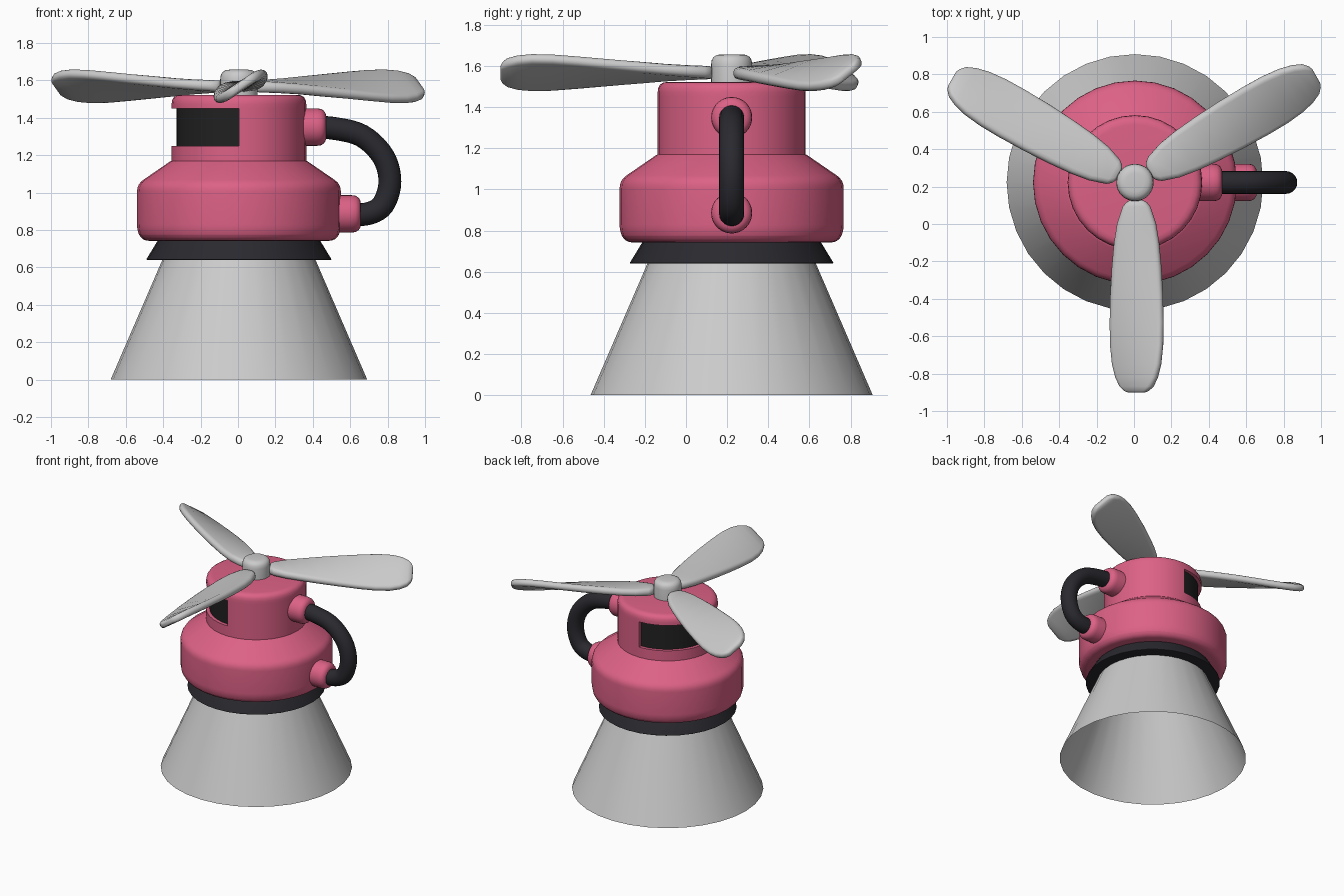
import bpy, bmesh, math
from mathutils import Vector, Matrix

if "Cube" in bpy.data.objects:
    bpy.data.objects.remove(bpy.data.objects["Cube"])

CX, CY, SEG = 0.005, 0.222, 32


def material(name, rgb):
    m = bpy.data.materials.new(name)
    m.diffuse_color = (*rgb, 1)
    m.use_nodes = True
    m.node_tree.nodes["Principled BSDF"].inputs["Base Color"].default_value = m.diffuse_color
    return m


PINK = material("pink", (0.72, 0.12, 0.24))
DARK = material("dark", (0.022, 0.022, 0.028))
BLACK = material("black", (0.015, 0.015, 0.015))


def finish(name, bm, mat=None, matrix=None, angle=35):
    bmesh.ops.remove_doubles(bm, verts=bm.verts, dist=1e-5)
    bmesh.ops.recalc_face_normals(bm, faces=bm.faces)
    me = bpy.data.meshes.new(name)
    bm.to_mesh(me)
    bm.free()
    ob = bpy.data.objects.new(name, me)
    bpy.context.collection.objects.link(ob)
    ob.matrix_world = matrix or Matrix.Translation((CX, CY, 0))
    if mat:
        me.materials.append(mat)
    bpy.ops.object.select_all(action='DESELECT')
    ob.select_set(True)
    bpy.context.view_layer.objects.active = ob
    bpy.ops.object.shade_smooth_by_angle(angle=math.radians(angle))
    return ob


def rounded(points, steps=4):
    """Profile of (r, z[, bevel]); bevelled corners become small curves."""
    out = []
    for i, p in enumerate(points):
        v = Vector(p[:2])
        if len(p) < 3:
            out.append(v)
            continue
        a = v + (Vector(points[i - 1][:2]) - v).normalized() * p[2]
        b = v + (Vector(points[i + 1][:2]) - v).normalized() * p[2]
        for k in range(steps + 1):
            t = k / steps
            out.append(a * (1 - t) ** 2 + v * 2 * t * (1 - t) + b * t * t)
    return out


def skin(bm, rings, closed_rings=False):
    """Bridge consecutive vertex rows with quads."""
    for a, b in zip(rings, rings[1:]):
        n = len(a)
        for i in range(n if closed_rings else n - 1):
            j = (i + 1) % n
            bm.faces.new((a[i], a[j], b[j], b[i]))


def lathe(name, columns, mat=None, matrix=None):
    """columns: list of (angle, profile)."""
    bm = bmesh.new()
    rows = [[bm.verts.new((r * math.cos(a), r * math.sin(a), z)) for r, z in prof]
            for a, prof in columns]
    skin(bm, rows)
    return finish(name, bm, mat, matrix)


def spin(name, points, mat=None, matrix=None, start=0, end=2 * math.pi, n=SEG):
    prof = rounded(points)
    return lathe(name, [(start + (end - start) * i / n, prof) for i in range(n + 1)], mat, matrix)


# Open conical base, collar and main body
spin("base_cone", [(0.686, 0), (0.362, 0.75)])
spin("collar", [(0.36, 0.64), (0.497, 0.64, 0.008), (0.43, 0.75), (0, 0.75)], DARK)
spin("body", [(0, 0.742), (0.52, 0.742, 0.04), (0.545, 0.80, 0.03), (0.545, 1.045, 0.04),
              (0.36, 1.172, 0.012), (0, 1.172)], PINK)


# Head with a recess around its left half
def head_profile(inner):
    return rounded([(0.36, 1.16), (0.36, 1.25), (inner, 1.25), (inner, 1.45),
                    (0.36, 1.45), (0.36, 1.523, 0.05), (0, 1.523)])


columns = []
half = math.pi / 2
for start, inner in ((half, 0.333), (3 * half, 0.36)):
    columns += [(start + math.pi * i / 16, head_profile(inner)) for i in range(17)]
columns.append(columns[0])
lathe("head", columns, PINK)
spin("window", [(0.335, 1.25), (0.335, 1.45)], BLACK, None, half, 3 * half, 16)

# Hub
spin("hub", [(0.1, 1.515), (0.1, 1.657, 0.05), (0, 1.657)])

# Hose sockets pointing to the right
for name, x0, x1, z in (("upper_socket", 0.3, 0.467, 1.35), ("lower_socket", 0.48, 0.652, 0.886)):
    m = Matrix.Translation((CX, CY, z)) @ Matrix.Rotation(math.pi / 2, 4, 'Y')
    spin(name, [(0.1, x0), (0.1, x1, 0.05), (0, x1)], PINK, m)

# Hose: tube along a smooth spline in the xz plane
path = [(0.40, 1.345), (0.50, 1.345), (0.66, 1.305), (0.775, 1.195), (0.812, 1.06),
        (0.775, 0.935), (0.69, 0.886), (0.58, 0.886)]
path = [Vector((x, 0, z)) for x, z in path]
pts = []
for i in range(len(path) - 1):
    p0, p1, p2, p3 = (path[max(0, min(len(path) - 1, i + k))] for k in (-1, 0, 1, 2))
    for k in range(5):
        t = k / 5
        pts.append(0.5 * (2 * p1 + (p2 - p0) * t + (2 * p0 - 5 * p1 + 4 * p2 - p3) * t * t
                          + (3 * p1 - p0 - 3 * p2 + p3) * t ** 3))
pts.append(path[-1])
bm = bmesh.new()
rings = []
for i, p in enumerate(pts):
    d = (pts[min(i + 1, len(pts) - 1)] - pts[max(i - 1, 0)]).normalized()
    side = Vector((0, 1, 0))
    up = d.cross(side)
    rings.append([bm.verts.new(p + 0.061 * (side * math.cos(a) + up * math.sin(a)))
                  for a in (2 * math.pi * k / 20 for k in range(20))])
skin(bm, rings, True)
bm.faces.new(rings[0])
bm.faces.new(rings[-1])
finish("hose", bm, DARK, Matrix.Translation((0, CY, 0)))

# Twisted blades: (distance, half width, half thickness, tilt in degrees)
stations = [(0.095, 0.035, 0.022, 3), (0.105, 0.055, 0.03, 3), (0.13, 0.075, 0.03, 4),
            (0.22, 0.105, 0.029, 6), (0.32, 0.122, 0.028, 9), (0.45, 0.136, 0.028, 14),
            (0.6, 0.148, 0.027, 19), (0.75, 0.156, 0.026, 24), (0.87, 0.158, 0.026, 28),
            (0.97, 0.15, 0.026, 31), (1.04, 0.132, 0.026, 33), (1.09, 0.106, 0.025, 34),
            (1.115, 0.075, 0.02, 35), (1.124, 0.05, 0.01, 35)]
for n, ang in enumerate((-90, 30, 150)):
    bm = bmesh.new()
    rings = []
    for r, w, h, tilt in stations:
        rot = Matrix.Rotation(math.radians(tilt), 3, 'X')
        loop = []
        for sx, sy in ((1, 1), (-1, 1), (-1, -1), (1, -1)):
            quarter = [(sx * (w - h + h * math.cos(a)), sy * h * math.sin(a))
                       for a in (0.2, 0.6, 1.0, 1.57)]
            loop += quarter if sx * sy > 0 else quarter[::-1]
        rings.append([bm.verts.new(rot @ Vector((0, y, z)) + Vector((r, 0.009, 0)))
                      for y, z in loop])
    skin(bm, rings, True)
    bm.faces.new(rings[0])
    bm.faces.new(rings[-1])
    m = Matrix.Translation((CX, CY, 1.568)) @ Matrix.Rotation(math.radians(ang), 4, 'Z')
    finish(f"blade_{n + 1}", bm, None, m, 50)
